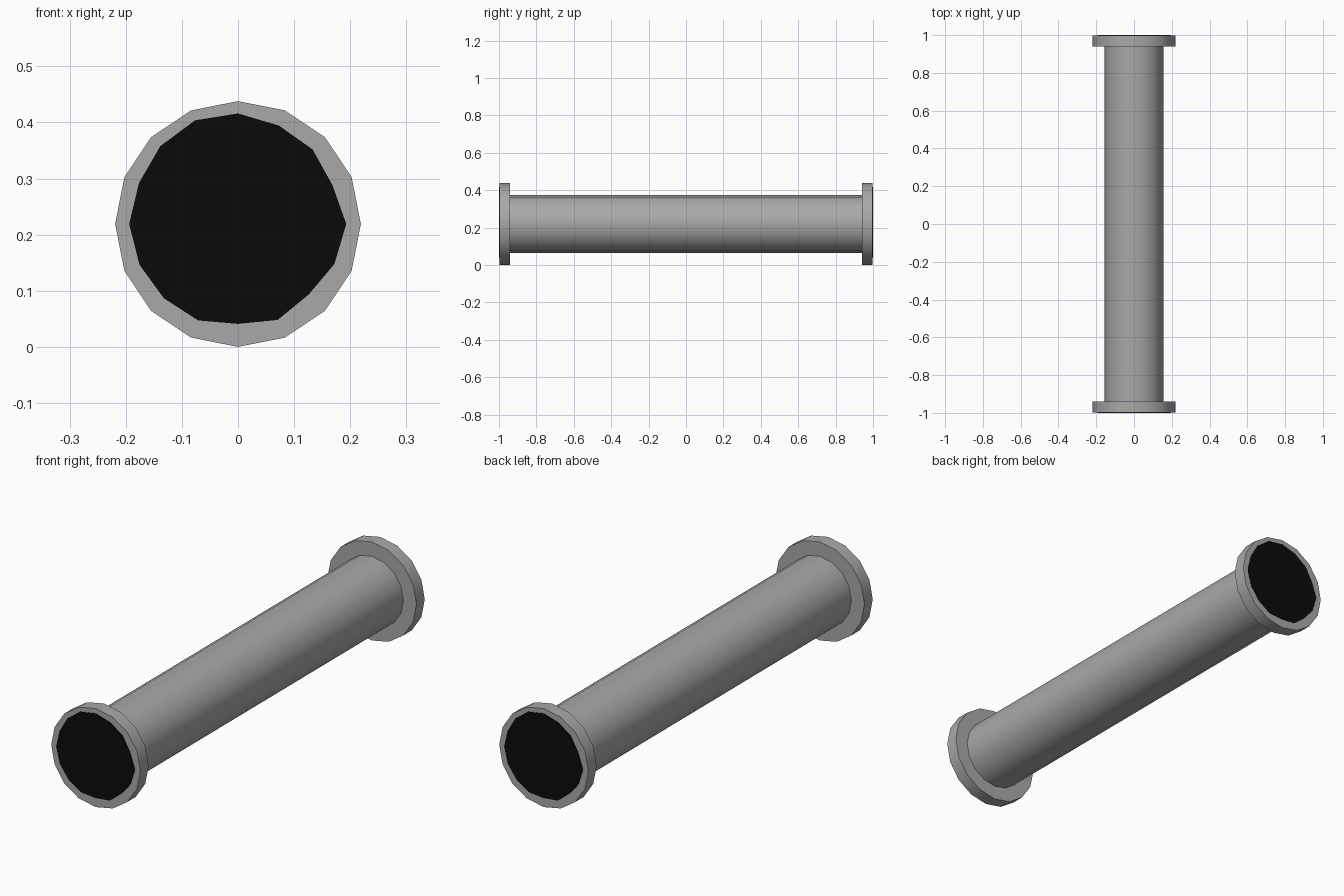
import bpy, bmesh, math

cube = bpy.data.objects.get("Cube")
if cube:
    bpy.data.objects.remove(cube, do_unlink=True)

SIDES = 16
RADIUS = 0.219      # flange radius, also the height of the axis
STEP = math.tau / SIDES


def material(name, color):
    m = bpy.data.materials.new(name)
    m.use_nodes = True
    m.diffuse_color = color
    bsdf = next(n for n in m.node_tree.nodes if n.type == 'BSDF_PRINCIPLED')
    bsdf.inputs["Base Color"].default_value = color
    return m


def prism(name, radii, y0, y1, mat, smooth=True, flip=1):
    """Closed prism along y whose outline is given by one radius per corner."""
    bm = bmesh.new()
    rings = []
    for y in (y0, y1):
        rings.append([bm.verts.new((flip * r * math.cos(i * STEP), y,
                                    RADIUS + r * math.sin(i * STEP)))
                      for i, r in enumerate(radii)])
    for ring in rings:
        bm.faces.new(ring)
    for i in range(SIDES):
        j = (i + 1) % SIDES
        bm.faces.new((rings[0][i], rings[0][j], rings[1][j], rings[1][i]))
    bmesh.ops.recalc_face_normals(bm, faces=bm.faces)
    mesh = bpy.data.meshes.new(name)
    bm.to_mesh(mesh)
    bm.free()
    mesh.materials.append(mat)
    obj = bpy.data.objects.new(name, mesh)
    bpy.context.collection.objects.link(obj)
    if smooth:
        bpy.ops.object.select_all(action='DESELECT')
        obj.select_set(True)
        bpy.context.view_layer.objects.active = obj
        bpy.ops.object.shade_smooth_by_angle(angle=math.radians(30))
    return obj


grey = material("metal grey", (0.4, 0.395, 0.385, 1))
black = material("bore black", (0.003, 0.003, 0.003, 1))

# Straight pipe between the flanges
prism("pipe", [0.155] * SIDES, -0.95, 0.95, grey)

# Uneven outline of the dark bore
bore = [0.193, 0.182, 0.188, 0.190, 0.197, 0.200, 0.196, 0.191,
        0.194, 0.190, 0.187, 0.186, 0.178, 0.185, 0.178, 0.186]

# Flange and dark bore plate at each end
for end, s in (("front", -1), ("back", 1)):
    prism(end + "_flange", [RADIUS] * SIDES, s * 0.94, s * 0.998, grey)
    prism(end + "_bore", bore, s * 0.997, s, black, smooth=False, flip=-s)
